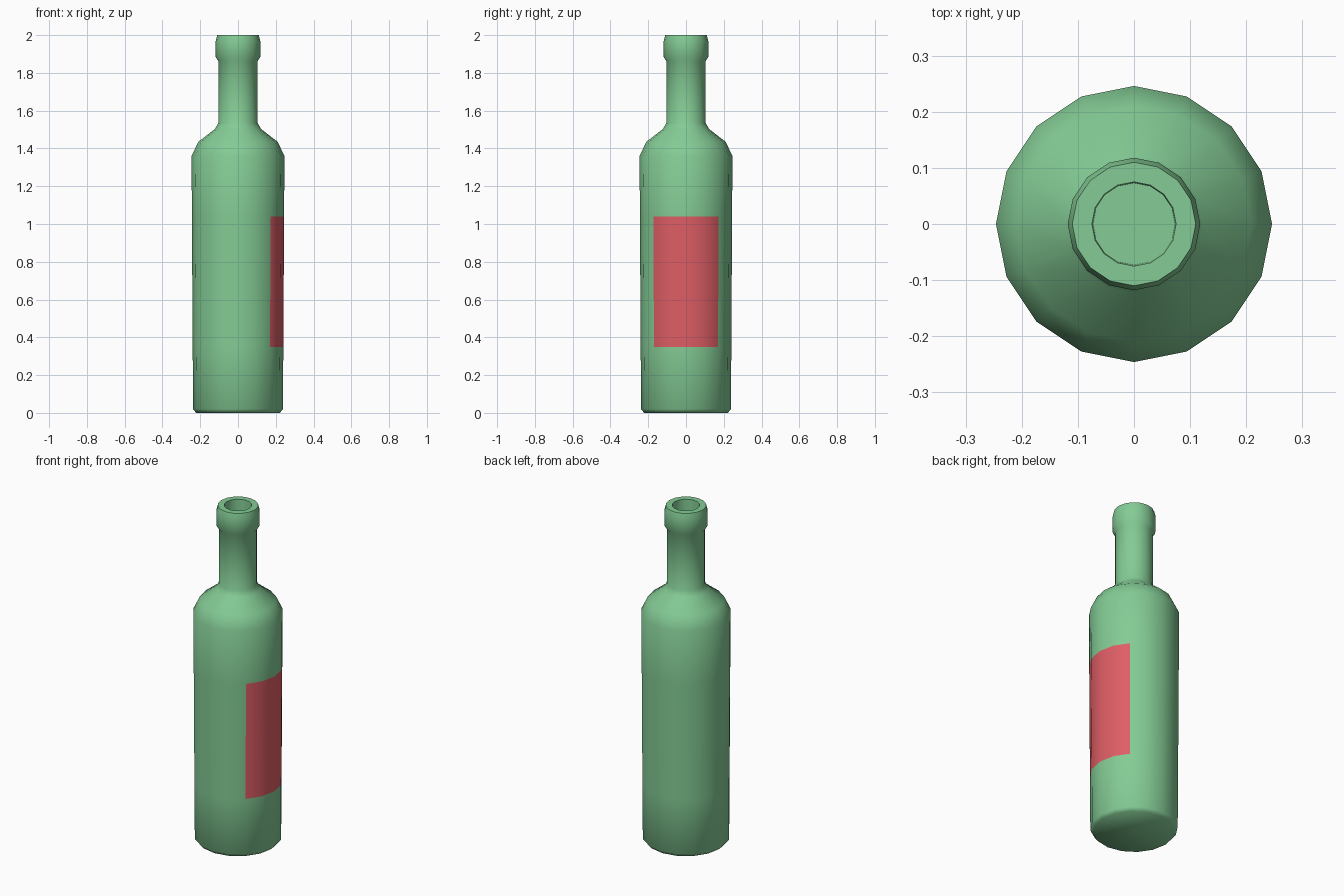
import bpy, bmesh, math

if "Cube" in bpy.data.objects:
    bpy.data.objects.remove(bpy.data.objects["Cube"])

SIDES = 16


def material(name, color):
    m = bpy.data.materials.new(name)
    m.diffuse_color = (*color, 1.0)
    m.use_nodes = True
    m.node_tree.nodes["Principled BSDF"].inputs["Base Color"].default_value = m.diffuse_color
    return m


# Lathe profile (radius, height): base, body, shoulder, neck, lip, then down the bore
LABEL_BOTTOM, LABEL_TOP = 0.35, 1.04
profile = [
    (0.222, 0.0), (0.238, 0.02), (0.240, LABEL_BOTTOM), (0.244, LABEL_TOP),
    (0.246, 1.36), (0.210, 1.435), (0.122, 1.503), (0.104, 1.535),
    (0.104, 1.862), (0.118, 1.884), (0.118, 1.968), (0.110, 2.0),
    (0.075, 2.0), (0.073, 1.86),
]

bm = bmesh.new()
rings = []
for r, z in profile:
    rings.append([bm.verts.new((r * math.cos(2 * math.pi * i / SIDES),
                                r * math.sin(2 * math.pi * i / SIDES), z))
                  for i in range(SIDES)])
for a, b in zip(rings, rings[1:]):
    for i in range(SIDES):
        j = (i + 1) % SIDES
        bm.faces.new((a[i], a[j], b[j], b[i]))
# Base and floor of the bore
bm.faces.new(rings[0][::-1])
bm.faces.new(rings[-1])

# Label: the quarter of the body facing +x between the label heights
for f in bm.faces:
    c = f.calc_center_median()
    if LABEL_BOTTOM < c.z < LABEL_TOP and abs(math.atan2(c.y, c.x)) < math.pi / 4:
        f.material_index = 1

mesh = bpy.data.meshes.new("bottle")
bm.to_mesh(mesh)
bm.free()
mesh.materials.append(material("green glass", (0.23, 0.60, 0.30)))
mesh.materials.append(material("red label", (0.73, 0.112, 0.13)))
bottle = bpy.data.objects.new("bottle", mesh)
bpy.context.collection.objects.link(bottle)

# Smooth sides, crisp base and bore edges
bpy.context.view_layer.objects.active = bottle
bottle.select_set(True)
bpy.ops.object.shade_smooth_by_angle(angle=math.radians(60))
